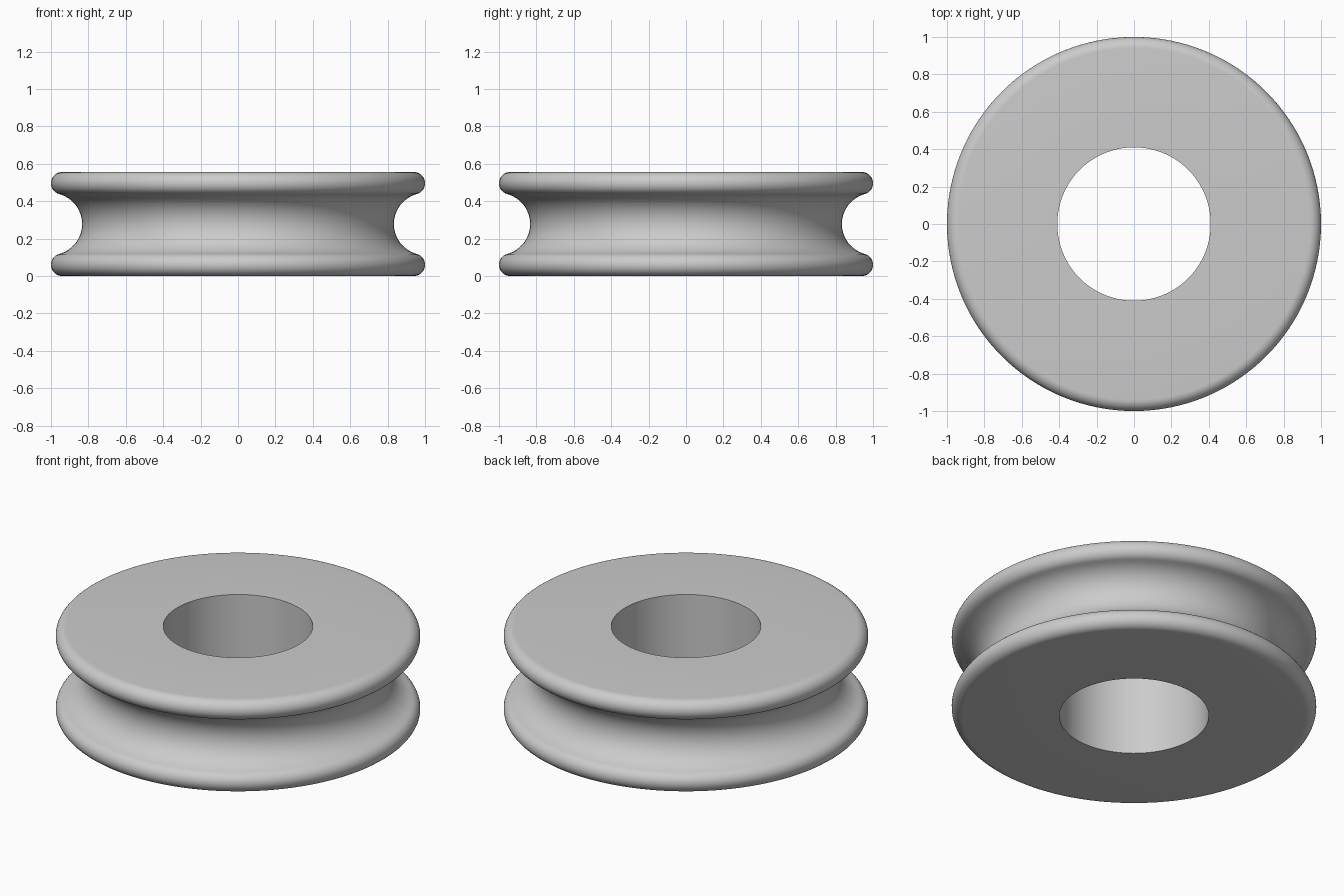
import bpy, bmesh, math

if "Cube" in bpy.data.objects:
    bpy.data.objects.remove(bpy.data.objects["Cube"])

SEGMENTS = 128
HEIGHT, BORE = 0.556, 0.41
MID = HEIGHT / 2
LIP_R = 0.06                       # rounded rim of each flange
LIP = (1 - LIP_R, HEIGHT - LIP_R)
GROOVE_R = 0.166                   # half-round rope groove, tangent to the rims
rise = LIP[1] - MID
GROOVE = (LIP[0] + math.sqrt((LIP_R + GROOVE_R) ** 2 - rise ** 2), MID)
tangent = math.degrees(math.atan2(rise, LIP[0] - GROOVE[0]))


def arc(centre, radius, start, end, steps):
    angles = [math.radians(start + (end - start) * i / steps) for i in range(steps + 1)]
    return [(centre[0] + radius * math.cos(a), centre[1] + radius * math.sin(a)) for a in angles]


# Upper half of the section: bore edge, flange rim, groove down to its middle
upper = [(BORE, HEIGHT)] + arc(LIP, LIP_R, 90, tangent - 180, 16)
upper += arc(GROOVE, GROOVE_R, tangent, 180, 12)[1:]
lower = [(r, HEIGHT - z) for r, z in reversed(upper[:-1])]
profile = upper + lower

# Revolve the closed section around z
bm = bmesh.new()
rings = []
for i in range(SEGMENTS):
    a = 2 * math.pi * i / SEGMENTS
    rings.append([bm.verts.new((r * math.cos(a), r * math.sin(a), z)) for r, z in profile])
for i in range(SEGMENTS):
    here, there = rings[i], rings[(i + 1) % SEGMENTS]
    for j in range(len(profile)):
        k = (j + 1) % len(profile)
        bm.faces.new((here[j], here[k], there[k], there[j]))
bmesh.ops.recalc_face_normals(bm, faces=bm.faces)
mesh = bpy.data.meshes.new("grooved_wheel")
bm.to_mesh(mesh)
bm.free()

wheel = bpy.data.objects.new("grooved_wheel", mesh)
bpy.context.collection.objects.link(wheel)

grey = bpy.data.materials.new("light grey")
grey.diffuse_color = (0.6, 0.6, 0.6, 1)
grey.use_nodes = True
grey.node_tree.nodes["Principled BSDF"].inputs["Base Color"].default_value = grey.diffuse_color
mesh.materials.append(grey)

# Smooth curves, crisp bore edges
bpy.context.view_layer.objects.active = wheel
wheel.select_set(True)
bpy.ops.object.shade_smooth_by_angle(angle=math.radians(30))
